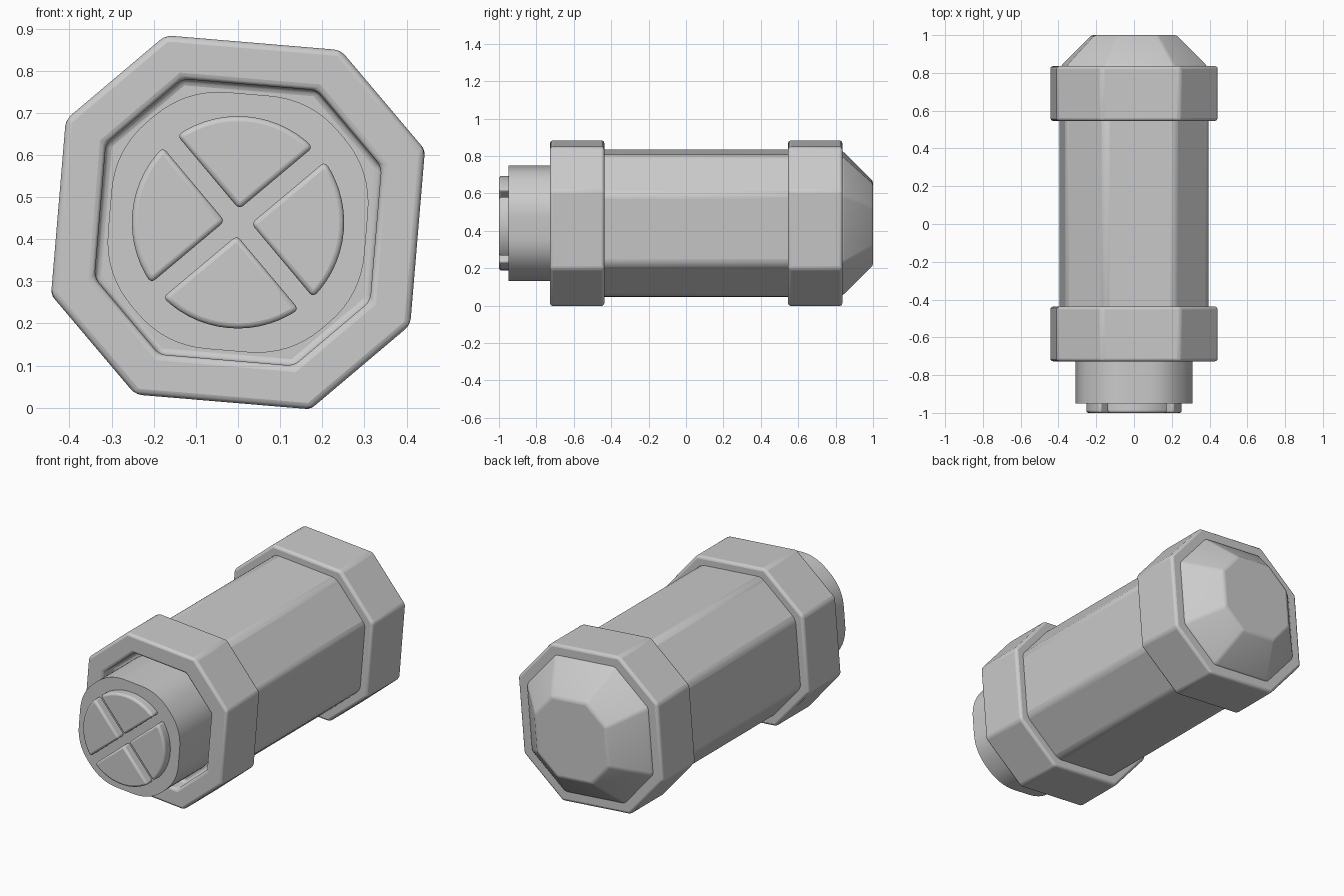
import bpy, bmesh
from math import sin, cos, asin, radians, pi
from mathutils import Vector

if "Cube" in bpy.data.objects:
    bpy.data.objects.remove(bpy.data.objects["Cube"])

CZ = 0.44  # height of the long axis
# uneven octagon: alternating 52 and 38 degree steps
ANGLES = [radians(a + 90 * k) for k in range(4) for a in (21.2, 59.2)]


def octagon(r):
    return [Vector((r * cos(a), r * sin(a))) for a in ANGLES]


def soft_octagon(r, cut=0.1, steps=8):
    pts, out = octagon(r), []
    for i, p in enumerate(pts):
        a = p + (pts[i - 1] - p).normalized() * cut
        b = p + (pts[(i + 1) % 8] - p).normalized() * cut
        for s in range(steps + 1):
            t = s / steps
            out.append(a * (1 - t) ** 2 + p * 2 * t * (1 - t) + b * t * t)
    return out


def skin(bm, rings):
    """Loft closed outlines given as (y, points) and cap both ends."""
    loops = [[bm.verts.new((p.x, y, p.y + CZ)) for p in pts] for y, pts in rings]
    n = len(loops[0])
    for a, b in zip(loops, loops[1:]):
        for i in range(n):
            j = (i + 1) % n
            bm.faces.new((a[i], a[j], b[j], b[i]))
    bm.faces.new(loops[0])
    bm.faces.new(loops[-1])


def finish(name, bm, bevel):
    bmesh.ops.recalc_face_normals(bm, faces=bm.faces)
    mesh = bpy.data.meshes.new(name)
    bm.to_mesh(mesh)
    bm.free()
    ob = bpy.data.objects.new(name, mesh)
    bpy.context.collection.objects.link(ob)
    bpy.ops.object.select_all(action='DESELECT')
    ob.select_set(True)
    bpy.context.view_layer.objects.active = ob
    bpy.ops.object.shade_smooth_by_angle(angle=radians(35))
    if bevel:
        m = ob.modifiers.new("soft_edges", 'BEVEL')
        m.width, m.segments = bevel, 3
        m.limit_method, m.angle_limit = 'ANGLE', radians(25)
    return ob


def part(name, rings, outline=octagon, bevel=0.015):
    bm = bmesh.new()
    skin(bm, [(y, outline(r)) for y, r in rings])
    return finish(name, bm, bevel)


# main barrel
part("barrel", [(-0.5, 0.424), (0.6, 0.424)], bevel=0.025)
# front collar with recessed opening, and rear collar
part("front_collar", [(-0.63, 0.365), (-0.727, 0.365), (-0.727, 0.476), (-0.437, 0.476)])
part("rear_collar", [(0.546, 0.476), (0.836, 0.476)])
# faceted rear cap
part("rear_cap", [(0.80, 0.415), (0.838, 0.415), (1.0, 0.243)], bevel=0.012)
# rounded front plug
part("front_plug", [(-0.95, 0.34), (-0.60, 0.34)], soft_octagon, bevel=0)

# four raised wedges on the plug face
bm = bmesh.new()
R, GAP, STEPS = 0.252, 0.022, 14
a0 = asin(GAP / R)
for k in range(4):
    t = radians(40 + 90 * k)
    flat = [(GAP, GAP)]
    for s in range(STEPS + 1):
        a = a0 + (pi / 2 - 2 * a0) * s / STEPS
        flat.append((R * cos(a), R * sin(a)))
    pts = [Vector((x * cos(t) - y * sin(t), x * sin(t) + y * cos(t))) for x, y in flat]
    skin(bm, [(-0.94, pts), (-1.0, pts)])
finish("plug_wedges", bm, 0.012)
